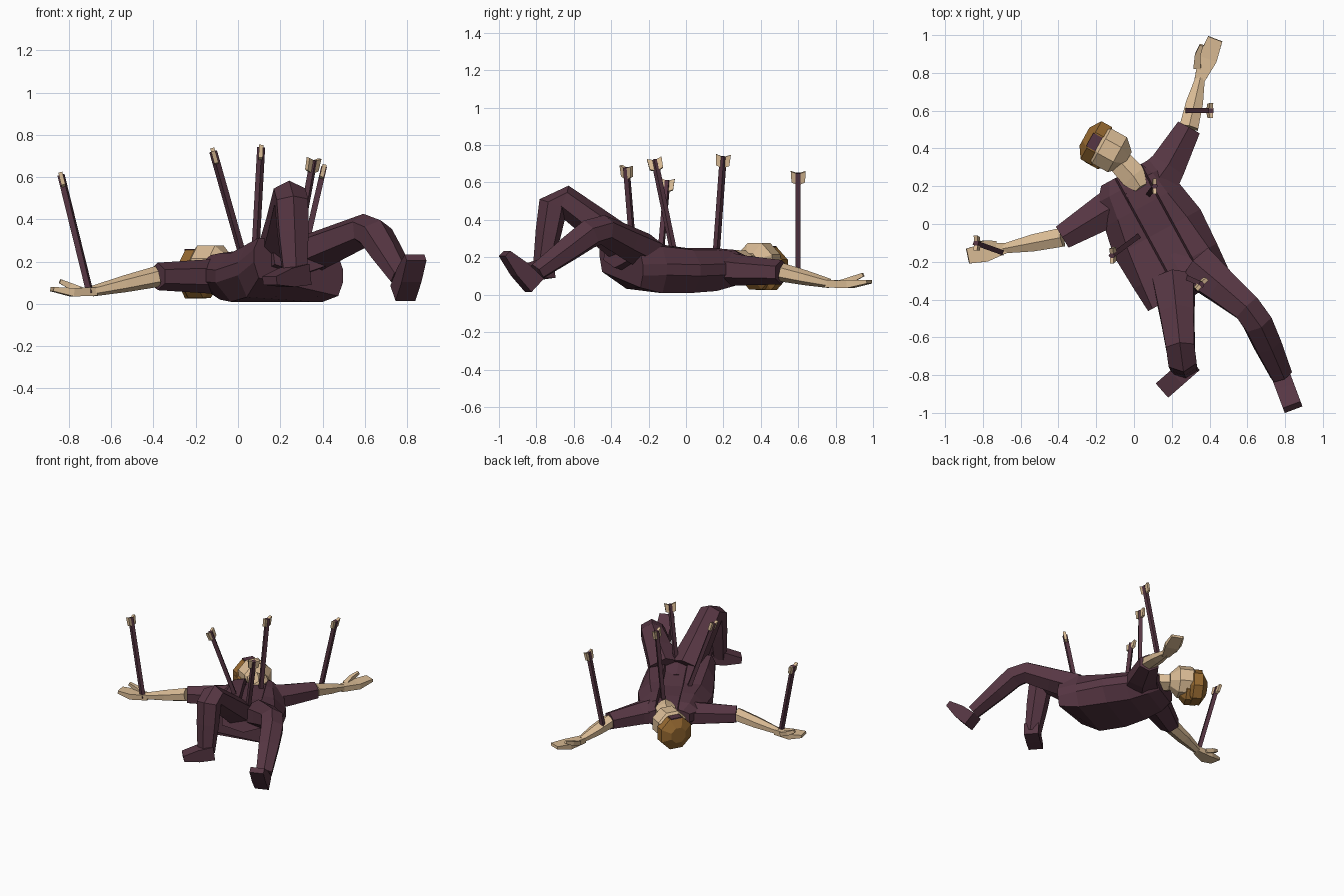
import bpy, bmesh, math
from mathutils import Vector

cube = bpy.data.objects.get("Cube")
if cube:
    bpy.data.objects.remove(cube)


def material(name, *colour):
    mat = bpy.data.materials.new(name)
    mat.use_nodes = True
    mat.diffuse_color = (*colour, 1)
    shader = mat.node_tree.nodes["Principled BSDF"]
    shader.inputs["Base Color"].default_value = mat.diffuse_color
    return mat


plum = material("plum cloth", .094, .037, .056)
skin = material("pale skin", .7, .5, .3)
brown = material("brown hair", .3, .14, .03)
vertical = Vector((0, 0, 1))


def loft(name, rings, mat):
    """Skin a list of equal-sized point rings and cap both ends."""
    bm = bmesh.new()
    loops = [[bm.verts.new(point) for point in ring] for ring in rings]
    for low, high in zip(loops, loops[1:]):
        for i in range(len(low)):
            bm.faces.new((low[i - 1], low[i], high[i], high[i - 1]))
    bm.faces.new(loops[0])
    bm.faces.new(loops[-1])
    bmesh.ops.recalc_face_normals(bm, faces=bm.faces)
    mesh = bpy.data.meshes.new(name)
    bm.to_mesh(mesh)
    bm.free()
    mesh.materials.append(mat)
    bpy.context.collection.objects.link(bpy.data.objects.new(name, mesh))


def tube(name, mat, sides, *stations):
    """Sweep a polygon along stations of (centre, width, depth)."""
    centres = [station[0] for station in stations]
    chord = centres[-1] - centres[0]
    level = chord.cross(vertical).normalized()
    angles = [math.tau * (i + .5) / sides for i in range(sides)]
    wide = 2 * max(math.cos(a) for a in angles)
    deep = 2 * max(math.sin(a) for a in angles)
    rings = []
    for i, (centre, width, depth) in enumerate(stations):
        before = centres[max(i - 1, 0)]
        after = centres[min(i + 1, len(centres) - 1)]
        ahead = (after - before).normalized()
        across = (level - ahead * level.dot(ahead)).normalized()
        up = ahead.cross(across)
        rings.append([centre + across * math.cos(a) * width / wide
                      + up * math.sin(a) * depth / deep for a in angles])
    loft(name, rings, mat)


# Coat: open front with a recessed strip, flaring to a tilted hem
collar = Vector((-.05, .27, 0))
down = Vector((.48, -.88, 0))
left = Vector((.88, .48, 0))


def coat_ring(along, half, low, high):
    mid = (low + high) / 2
    tilt = max(0, along - .5)
    flare = half * (.65 + max(0, along - .3) * .6)
    recess = high - .03
    outline = [(-flare, low), (flare, low), (half, mid - .03),
               (half, mid + .03), (flare, high - .01), (.1, high), (.09, recess),
               (-.05, recess), (-.06, high), (-flare, high - .01),
               (-half, mid + .03), (-half, mid - .03)]
    return [collar + down * along + left * out + vertical * (z - tilt * out)
            for out, z in outline]


coat_stations = [(0, .14, .09, .21), (.07, .2, .05, .24), (.2, .23, .02, .25),
                 (.36, .26, .01, .25), (.56, .25, .02, .28), (.7, .24, .08, .28)]
loft("coat", [coat_ring(*station) for station in coat_stations], plum)

# Trouser seat closing the coat opening
seat = Vector((.3, -.36, .23))
tube("trouser_seat", plum, 6, (seat - down * .2 - vertical * .06, .3, .16), (seat, .3, .18))


# Arms: sleeve, bare forearm, flat hand and raised thumb
def arm(label, root, shoulder, cuff, wrist, fingertips, thumb_side):
    root, shoulder, cuff, wrist, fingertips = map(
        Vector, (root, shoulder, cuff, wrist, fingertips))
    reach = fingertips - wrist
    toward = vertical.cross(reach) * thumb_side
    palm = wrist + reach * .5 - vertical * .01
    tube(label + "_sleeve", plum, 6, (root, .25, .18), (shoulder, .19, .16), (cuff, .13, .13))
    tube(label + "_forearm", skin, 6, (cuff, .1, .1),
         (cuff.lerp(wrist, .5), .09, .08), (wrist, .05, .05))
    tube(label + "_hand", skin, 4, (wrist - reach * .1, .05, .04),
         (palm, .1, .04), (fingertips, .08, .02))
    tube(label + "_thumb", skin, 4, (wrist + reach * .2 + toward * .15, .04, .03),
         (palm + toward * .25 + vertical * .03, .03, .03),
         (wrist + reach * .75 + toward * .25 + vertical * .04, .02, .02))


arm("right", (-.02, .12, .14), (-.15, .07, .13), (-.38, -.07, .13),
    (-.69, -.13, .06), (-.88, -.17, .07), -1)
arm("left", (.1, .2, .14), (.18, .31, .13), (.29, .51, .12),
    (.35, .77, .06), (.43, .98, .07), 1)


# Legs: blunt bent knee, with a wedge shoe
def leg(label, hip, knee, ankle, heel, toe):
    hip, knee, ankle, heel, toe = map(Vector, (hip, knee, ankle, heel, toe))
    tube(label + "_leg", plum, 6, (hip, .22, .2), (hip.lerp(knee, .45), .18, .18),
         (hip.lerp(knee, .9), .15, .16), (knee.lerp(ankle, .15), .15, .16),
         (knee.lerp(ankle, .5), .14, .14), (ankle, .11, .1))
    tube(label + "_shoe", plum, 4, (heel, .1, .1), (heel.lerp(toe, .5), .1, .09),
         (toe, .1, .04))


leg("left", (.33, -.22, .23), (.63, -.47, .36), (.78, -.8, .12),
    (.78, -.81, .05), (.84, -.97, .22))
leg("right", (.21, -.3, .24), (.25, -.7, .54), (.27, -.77, .13),
    (.31, -.74, .14), (.15, -.88, .11))

# Neck and head, face turned upward
crown = Vector((-.87, .48, 0))
head = Vector((-.13, .39, .17))


def ball(name, mat, centre, length, width):
    tube(name, mat, 8, *[(centre + crown * length * u, width * math.sqrt(1 - u * u),
                          width * math.sqrt(1 - u * u)) for u in (-.9, -.4, .4, .9)])


tube("neck", skin, 6, (Vector((.04, .19, .2)), .07, .08),
     (Vector((0, .25, .18)), .14, .12), (head, .12, .12))
ball("head", skin, head, .12, .23)
hair = head + crown * .08 - vertical * .03
ball("hair_crown", brown, hair, .08, .25)
ball("hair_back", brown, head + crown * .03 - left * .03 - vertical * .05, .1, .2)
patch = hair + crown * .01 + vertical * .115
tube("hair_patch", plum, 4, (patch - crown * .03, .08, .009), (patch + crown * .03, .08, .009))


# Arrows: square shaft with a notched two-part fletching
def arrow(label, base, tip, facing):
    base, tip, facing = Vector(base), Vector(tip), Vector(facing)
    along = (tip - base).normalized()
    tube(label + "_arrow_shaft", plum, 4, (base, .027, .027), (tip - along * .01, .027, .027))
    across = (facing - along * facing.dot(along)).normalized()
    thick = along.cross(across) * .01
    outline = [(.3, -.07), (.9, -.06), (1, 0), (.3, -.01)]
    for half, sign in (("near", -1), ("far", 1)):
        rings = [[tip + across * sign * out * .04 + along * back + face for out, back in outline]
                 for face in (-thick, thick)]
        loft(f"{label}_{half}_feather", rings, skin)


sideways, diagonal = (0, 1, 0), (1, 1, 0)
arrow("right_wrist", (-.7, -.15, .05), (-.84, -.1, .62), sideways)
arrow("belly", (.03, -.06, .2), (-.12, -.17, .73), sideways)
arrow("chest", (.08, .16, .2), (.11, .2, .75), sideways)
arrow("hip", (.27, -.28, .2), (.36, -.32, .69), diagonal)
arrow("left_wrist", (.28, .6, .1), (.41, .6, .66), sideways)
